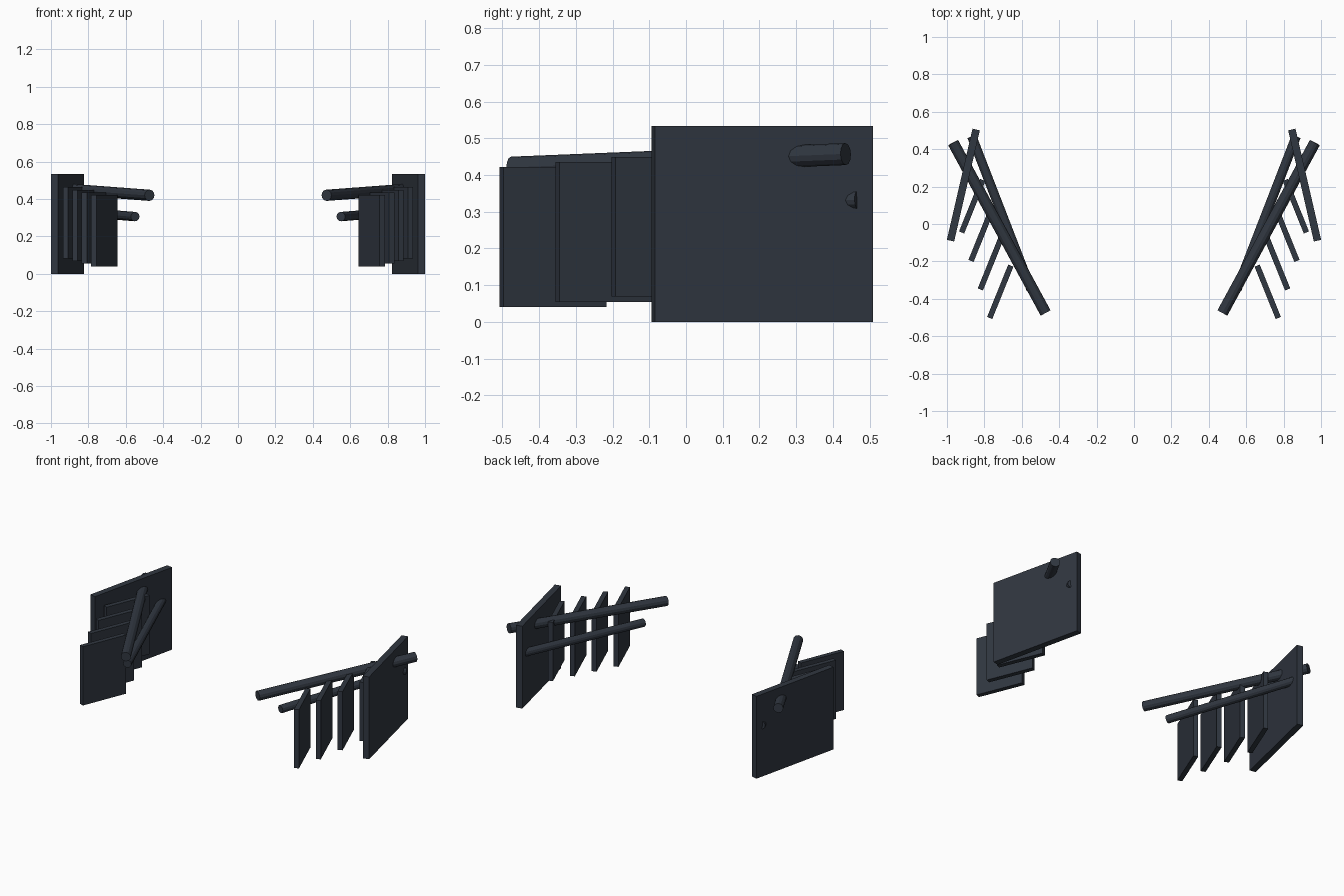
import bpy, bmesh
from math import radians
from mathutils import Matrix, Vector

if "Cube" in bpy.data.objects:
    bpy.data.objects.remove(bpy.data.objects["Cube"])

mat = bpy.data.materials.new("dark_slate")
mat.diffuse_color = (0.03, 0.038, 0.052, 1)
mat.use_nodes = True
mat.node_tree.nodes["Principled BSDF"].inputs["Base Color"].default_value = mat.diffuse_color


def add_pair(name, bm):
    """Object modelled on the right side, mirrored to the left."""
    mesh = bpy.data.meshes.new(name)
    bm.to_mesh(mesh)
    bm.free()
    mesh.materials.append(mat)
    ob = bpy.data.objects.new(name, mesh)
    bpy.context.collection.objects.link(ob)
    ob.modifiers.new("mirror", 'MIRROR').use_axis[0] = True
    return ob


def panel(name, center, size, angle):
    bm = bmesh.new()
    m = (Matrix.Translation(center) @ Matrix.Rotation(radians(angle), 4, 'Z')
         @ Matrix.Diagonal((*size, 1)))
    bmesh.ops.create_cube(bm, size=1, matrix=m)
    return add_pair(name, bm)


def rod(name, a, b, radius, sides=12):
    a, b = Vector(a), Vector(b)
    d = b - a
    bm = bmesh.new()
    m = Matrix.Translation((a + b) / 2) @ d.to_track_quat('Z', 'Y').to_matrix().to_4x4()
    bmesh.ops.create_cone(bm, cap_ends=True, segments=sides, radius1=radius,
                          radius2=radius, depth=d.length, matrix=m)
    return add_pair(name, bm)


# Large outer side panel
panel("side_panel", (0.9125, 0.208, 0.267), (0.04, 0.61, 0.534), 13)

# Row of four staggered vanes stepping back, out and up
for i in range(4):
    panel(f"vane_{i + 1}", (0.715 + 0.05 * i, -0.3625 + 0.1525 * i, 0.231 + 0.014 * i),
          (0.03, 0.302, 0.381), 22)

# Upper and lower support rods
rod("upper_rod", (0.473, -0.475, 0.42), (0.967, 0.435, 0.457), 0.03)
rod("lower_rod", (0.55, -0.35, 0.306), (0.867, 0.468, 0.332), 0.025)
